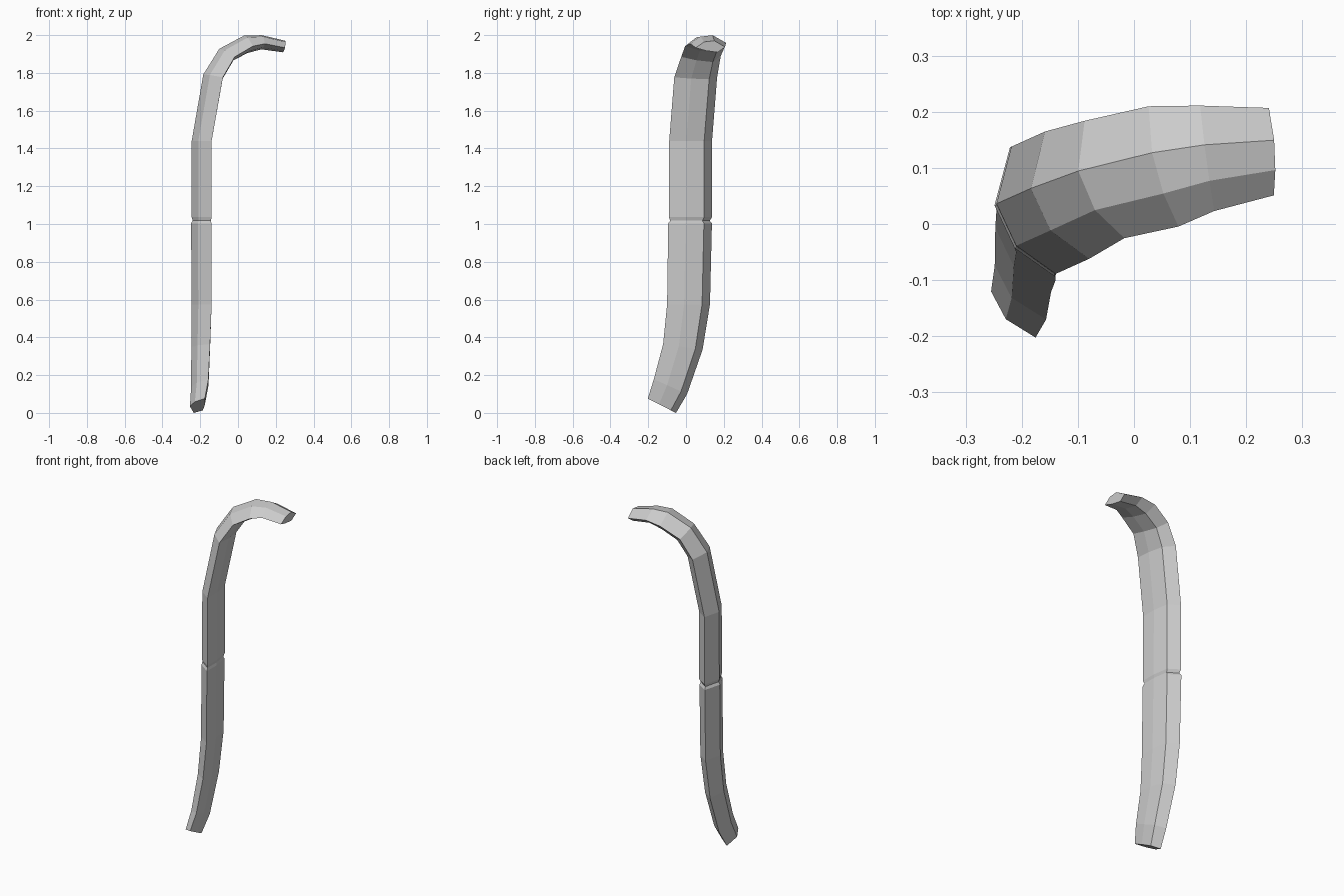
import bpy, bmesh
from math import radians, sin, cos
from mathutils import Vector, Matrix

cube = bpy.data.objects.get("Cube")
if cube:
    bpy.data.objects.remove(cube, do_unlink=True)

# Single matte grey
grey = bpy.data.materials.new("light_grey")
grey.use_nodes = True
colour = (0.6, 0.6, 0.6, 1.0)
grey.diffuse_color = colour
grey.node_tree.nodes["Principled BSDF"].inputs["Base Color"].default_value = colour

# Flattened six-sided section: (along width, towards inside of the bend)
PROFILE = [(-.120, .015), (-.034, .042), (.061, .056),
           (.120, .008), (.031, -.048), (-.051, -.037)]
WIDTH_ANGLE = 107.5  # heading of the section's long axis, degrees

# Stations from bottom to top:
# x, y, z, bend, forward tilt, yaw, width scale, thickness scale
STATIONS = [
    (-.213, -.130, .039, 0, 27, 0, .74, .76),     # lower end
    (-.200, -.085, .140, 0, 24, 0, .85, .88),
    (-.195, -.020, .350, 0, 8, 0, .93, .95),
    (-.190, .010, .575, 0, 0, 0, 1, 1),
    (-.192, .018, 1.003, 0, 0, 0, 1.02, 1.03),    # groove
    (-.190, .018, 1.018, 0, 0, 0, .92, .90),
    (-.190, .020, 1.036, 0, 0, 0, 1.01, 1.01),
    (-.190, .021, 1.440, 0, 0, 0, 1, 1),
    (-.130, .048, 1.780, 14, 0, 0, 1, 1),         # top bend
    (-.060, .077, 1.895, 45, 0, 0, .92, .95),
    (.050, .102, 1.955, 75, 0, -4, .92, .92),
    (.130, .117, 1.965, 88, 0, -10, .79, .72),
    (.246, .129, 1.942, 100, 0, -14, .65, .60),   # upper end
]


def ring(bm, x, y, z, bend, tilt, yaw, width, thick):
    """Place one section, rolled about its long axis and leaned forward."""
    a, b = radians(WIDTH_ANGLE + yaw), radians(bend)
    along = Vector((cos(a), sin(a), 0))
    inward = Vector((sin(a), -cos(a), 0)) * cos(b) - Vector((0, 0, sin(b)))
    lean = Matrix.Rotation(radians(-tilt), 3, 'X')
    return [bm.verts.new(Vector((x, y, z)) +
                         lean @ (along * u * width + inward * v * thick))
            for u, v in PROFILE]


# Loft the bent tube and close both ends
bm = bmesh.new()
rings = [ring(bm, *s) for s in STATIONS]
n = len(PROFILE)
for low, high in zip(rings, rings[1:]):
    for i in range(n):
        j = (i + 1) % n
        bm.faces.new((low[i], low[j], high[j], high[i]))
bm.faces.new(rings[0])
bm.faces.new(rings[-1])
bmesh.ops.recalc_face_normals(bm, faces=bm.faces)

mesh = bpy.data.meshes.new("bent_tube")
bm.to_mesh(mesh)
bm.free()
mesh.materials.append(grey)
tube = bpy.data.objects.new("bent_tube", mesh)
bpy.context.collection.objects.link(tube)
